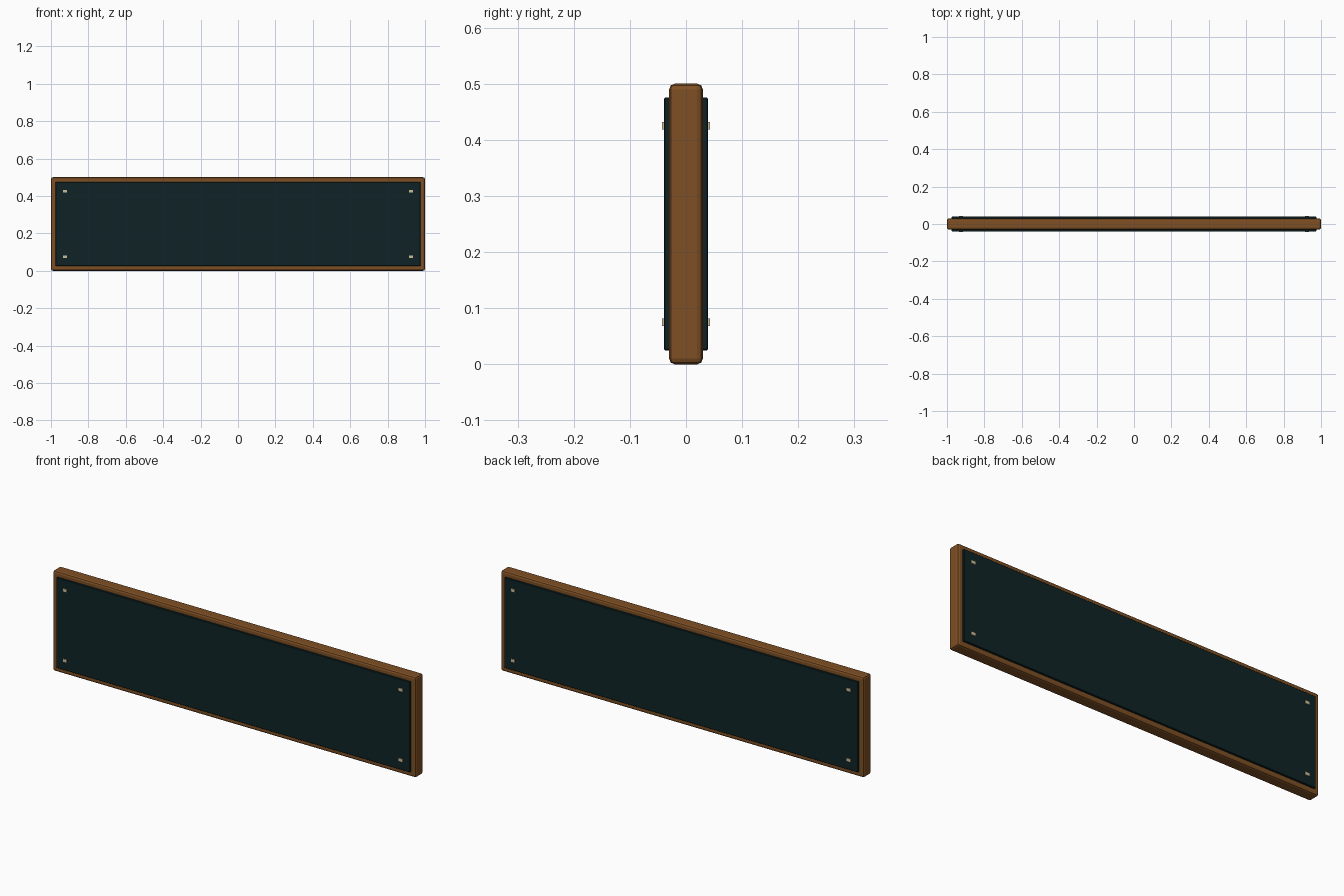
import bpy

if "Cube" in bpy.data.objects:
    bpy.data.objects.remove(bpy.data.objects["Cube"])


def material(name, rgb):
    m = bpy.data.materials.new(name)
    m.diffuse_color = (*rgb, 1)
    m.use_nodes = True
    m.node_tree.nodes["Principled BSDF"].inputs["Base Color"].default_value = m.diffuse_color
    return m


wood = material("brown wood", (0.21, 0.08, 0.018))
slate = material("dark green slate", (0.005, 0.017, 0.019))
brass = material("pale brass", (0.62, 0.52, 0.32))


def box(name, centre, size, mat, bevel=0, segments=1):
    bpy.ops.mesh.primitive_cube_add(size=1, location=centre)
    ob = bpy.context.object
    ob.name = name
    ob.scale = size
    bpy.ops.object.transform_apply(location=False, rotation=False, scale=True)
    ob.data.materials.append(mat)
    if bevel:
        mod = ob.modifiers.new("rounded edges", 'BEVEL')
        mod.width = bevel
        mod.segments = segments
    return ob


# Wooden core with softened edges
box("wooden_board", (0, 0, 0.25), (2, 0.06, 0.5), wood, 0.01, 2)

# Dark panel and four corner studs on each face
for side, s in (("front", -1), ("back", 1)):
    box(side + "_panel", (0, s * 0.033, 0.25), (1.95, 0.012, 0.45), slate, 0.002)
    for x in (-0.925, 0.925):
        for z in (0.075, 0.425):
            box(side + "_stud", (x, s * 0.039, z), (0.02, 0.008, 0.014), brass)
